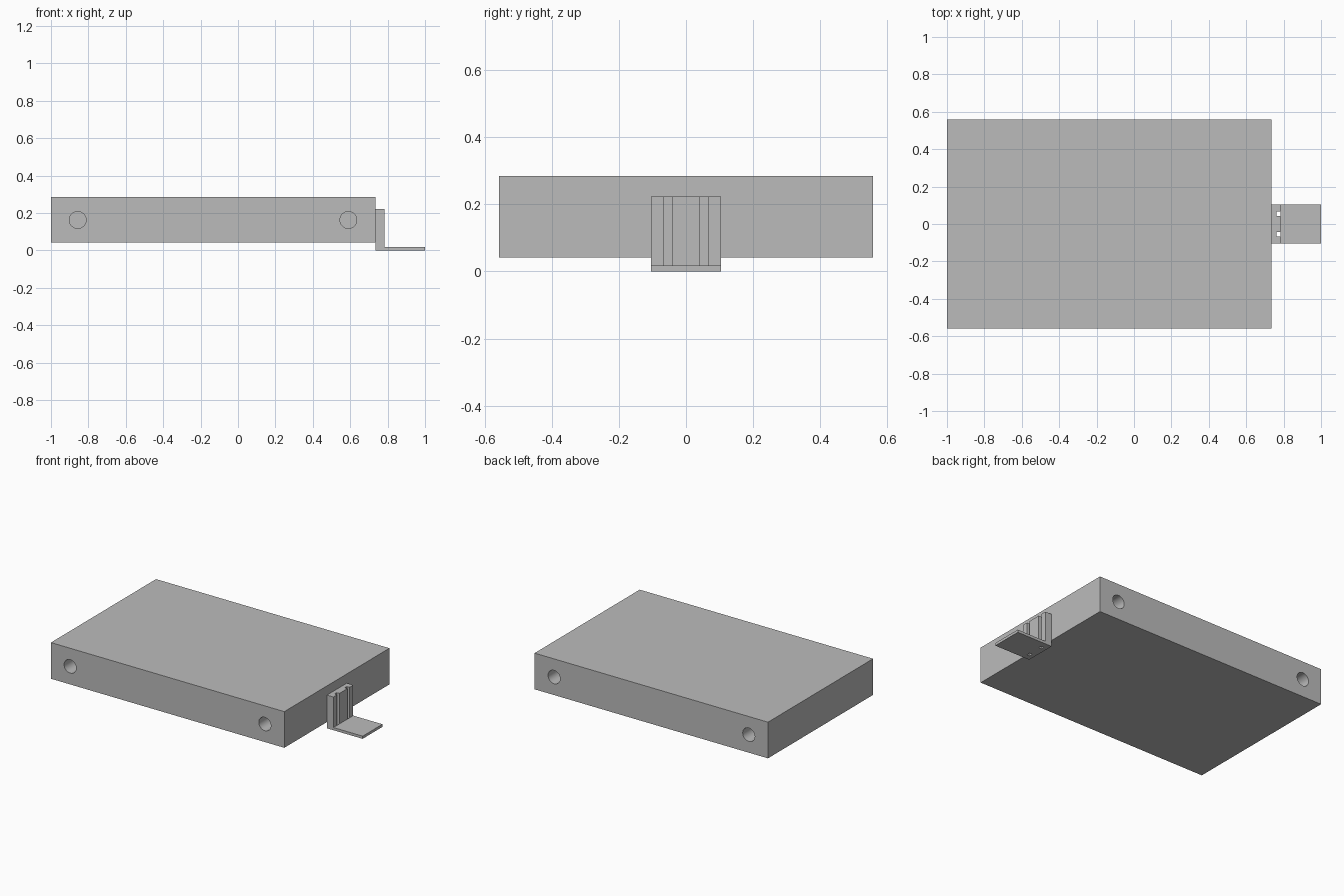
import bpy, bmesh
from mathutils import Matrix

cube = bpy.data.objects.get("Cube")
if cube:
    bpy.data.objects.remove(cube, do_unlink=True)

GREY = (0.5, 0.5, 0.5, 1)
grey = bpy.data.materials.new("plain grey")
grey.use_nodes = True
grey.diffuse_color = GREY
grey.node_tree.nodes["Principled BSDF"].inputs["Base Color"].default_value = GREY


def make(name, bm):
    bmesh.ops.recalc_face_normals(bm, faces=bm.faces)
    mesh = bpy.data.meshes.new(name)
    bm.to_mesh(mesh)
    bm.free()
    mesh.materials.append(grey)
    obj = bpy.data.objects.new(name, mesh)
    bpy.context.collection.objects.link(obj)
    return obj


def box(name, x, y, z):
    bm = bmesh.new()
    size = Matrix.Diagonal((x[1] - x[0], y[1] - y[0], z[1] - z[0], 1))
    centre = Matrix.Translation((sum(x) / 2, sum(y) / 2, sum(z) / 2))
    bmesh.ops.create_cube(bm, size=1, matrix=centre @ size)
    return make(name, bm)


def prism(name, outline, z):
    bm = bmesh.new()
    face = bm.faces.new([bm.verts.new((x, y, z[0])) for x, y in outline])
    top = bmesh.ops.extrude_face_region(bm, geom=[face])["geom"]
    verts = [v for v in top if isinstance(v, bmesh.types.BMVert)]
    bmesh.ops.translate(bm, verts=verts, vec=(0, 0, z[1] - z[0]))
    return make(name, bm)


# Main slab
body = box("body", (-1, 0.735), (-0.558, 0.558), (0.042, 0.285))

# Blind round holes in both long sides
bm = bmesh.new()
for x in (-0.857, 0.59):
    for y in (-0.558, 0.558):
        place = Matrix.Translation((x, y, 0.163)) @ Matrix.Rotation(1.5707963, 4, "X")
        bmesh.ops.create_cone(bm, cap_ends=True, segments=32, radius1=0.045,
                              radius2=0.045, depth=0.2, matrix=place)
cutter = make("hole_cutter", bm)
cutter.hide_render = True
cutter.hide_set(True)
cut = body.modifiers.new("holes", "BOOLEAN")
cut.operation = "DIFFERENCE"
cut.solver = "EXACT"
cut.object = cutter
bpy.context.view_layer.objects.active = body
body.select_set(True)
bpy.ops.object.modifier_apply(modifier=cut.name)
bpy.ops.object.shade_smooth_by_angle(angle=0.6)
bpy.data.objects.remove(cutter, do_unlink=True)

# Upright clip with two vertical grooves in its outer face
back, front, groove = 0.735, 0.783, 0.763
half = [(front, 0.042), (groove, 0.042), (groove, 0.066), (front, 0.066),
        (front, 0.105), (back, 0.105)]
outline = [(x, -y) for x, y in reversed(half)] + half
prism("clip_upright", outline, (0, 0.223))

# Flat foot of the clip
box("clip_foot", (front, 1), (-0.105, 0.105), (0, 0.018))
